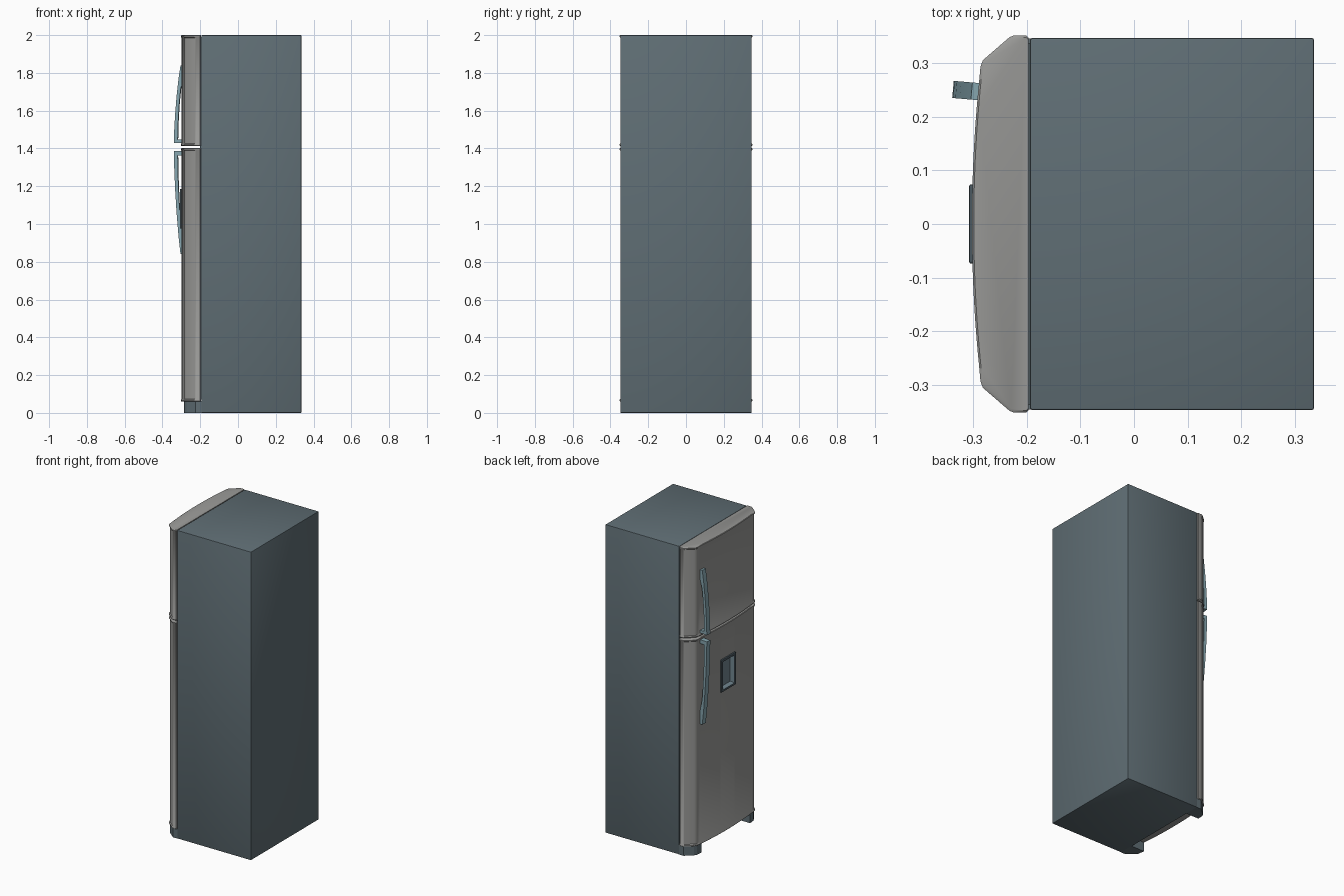
import bpy, bmesh, math
from mathutils import Matrix

if "Cube" in bpy.data.objects:
    bpy.data.objects.remove(bpy.data.objects["Cube"])


def material(name, rgb):
    m = bpy.data.materials.new(name)
    m.diffuse_color = (*rgb, 1)
    m.use_nodes = True
    m.node_tree.nodes["Principled BSDF"].inputs["Base Color"].default_value = m.diffuse_color
    return m


DOOR = material("warm grey door", (0.32, 0.32, 0.31))
CABINET = material("slate cabinet", (0.115, 0.155, 0.175))
HANDLE = material("pale blue grey handle", (0.24, 0.38, 0.43))
FRAME = material("dark slate frame", (0.07, 0.10, 0.12))
PANEL = material("mid slate panel", (0.16, 0.23, 0.27))


def finish(name, bm, *mats, smooth=None):
    bmesh.ops.recalc_face_normals(bm, faces=bm.faces)
    me = bpy.data.meshes.new(name)
    bm.to_mesh(me)
    bm.free()
    ob = bpy.data.objects.new(name, me)
    bpy.context.collection.objects.link(ob)
    for m in mats:
        me.materials.append(m)
    if smooth:
        bpy.ops.object.select_all(action='DESELECT')
        ob.select_set(True)
        bpy.context.view_layer.objects.active = ob
        bpy.ops.object.shade_smooth_by_angle(angle=math.radians(smooth))
    return ob


def loft(rings):
    """Closed solid through a stack of equal-length rings."""
    bm = bmesh.new()
    rows = [[bm.verts.new(p) for p in r] for r in rings]
    n = len(rows[0])
    for a, b in zip(rows, rows[1:]):
        for i in range(n):
            j = (i + 1) % n
            bm.faces.new((a[i], a[j], b[j], b[i]))
    bm.faces.new(rows[0])
    bm.faces.new(rows[-1])
    return bm


def box(x0, x1, y0, y1, z0, z1, bevel=0):
    bm = loft([[(x0, y0, z), (x1, y0, z), (x1, y1, z), (x0, y1, z)] for z in (z0, z1)])
    if bevel:
        bmesh.ops.bevel(bm, geom=bm.edges[:], offset=bevel, segments=2, profile=0.5, affect='EDGES')
    bmesh.ops.recalc_face_normals(bm, faces=bm.faces)
    return bm


# Cabinet and the seal behind the doors
finish("cabinet", box(-0.194, 0.336, -0.347, 0.347, 0, 2, 0.004), CABINET, smooth=40)
finish("door_seal", box(-0.2, -0.19, -0.338, 0.338, 0.07, 1.99), CABINET)


# Doors: bowed front, chamfered corners, raised lip at both ends
def door_ring(z, grow):
    half = [(-0.197, 0.344), (-0.201, 0.348), (-0.222, 0.348), (-0.229, 0.345),
            (-0.273, 0.307), (-0.279, 0.301)]
    bow = [(-0.299 + 0.016 * (y / 0.29) ** 2, y) for y in (0.29 - 0.58 * i / 24 for i in range(25))]
    pts = half + bow + [(x, -y) for x, y in reversed(half)]
    return [(x - grow * (x < -0.21), y + math.copysign(grow, y) * (abs(y) > 0.28), z) for x, y in pts]


def door(name, z0, z1):
    steps = [(0, 0), (0.003, 0.0035), (0.009, 0.0035), (0.014, 0)]
    layers = [(z0 + d, g) for d, g in steps] + [(z1 - d, g) for d, g in reversed(steps)]
    return finish(name, loft([door_ring(z, g) for z, g in layers]), DOOR, smooth=35)


door("freezer_door", 1.413, 2.0)
lower = door("fridge_door", 0.06, 1.402)

# Recess for the dispenser
cutter = finish("dispenser_cutter", box(-0.4, -0.264, -0.069, 0.069, 0.98, 1.18))
cutter.hide_render = True
mod = lower.modifiers.new("recess", 'BOOLEAN')
mod.object, mod.operation, mod.solver = cutter, 'DIFFERENCE', 'EXACT'
bpy.context.view_layer.objects.active = lower
bpy.ops.object.modifier_apply(modifier=mod.name)
bpy.data.objects.remove(cutter)

# Dispenser: frame with a sunken tray
bm = box(-0.308, -0.262, -0.074, 0.074, 0.975, 1.185, 0.004)
bm.faces.ensure_lookup_table()
front = min(bm.faces, key=lambda f: f.calc_center_median().x)
bmesh.ops.inset_region(bm, faces=[front], thickness=0.015)
walls = bmesh.ops.inset_region(bm, faces=[front], thickness=0.006, depth=-0.03)["faces"]
for f in walls + [front]:
    f.material_index = 1
finish("water_dispenser", bm, FRAME, PANEL)


# Handles: bowed bar with a stub at the gap between the doors
def handle(name, z, length):
    outer = [(0.338, 0), (0.3365, 0.16), (0.332, 0.36), (0.324, 0.6), (0.313, 0.84), (0.303, 1)]
    inner = [(0.285, 1), (0.285, 0.86), (0.302, 0.7), (0.31, 0.5), (0.316, 0.25), (0.318, 0.045),
             (0.285, 0.045), (0.285, 0)]
    ring = outer + inner
    bm = loft([[(-u, y, z + t * length) for u, t in ring] for y in (-0.016, 0.016)])
    # turn to match the door's bow
    pivot = Matrix.Translation((0.29, 0, 0))
    place = Matrix.Translation((-0.29, 0.247, 0)) @ Matrix.Rotation(math.radians(-5), 4, 'Z') @ pivot
    bmesh.ops.transform(bm, matrix=place, verts=bm.verts)
    finish(name, bm, HANDLE, smooth=25)


handle("freezer_handle", 1.43, 0.41)
handle("fridge_handle", 1.387, -0.547)

# Front feet under the door corners
for side, s in (("left", 1), ("right", -1)):
    foot = [(-0.19, 0.346), (-0.225, 0.346), (-0.272, 0.306), (-0.281, 0.29), (-0.285, 0.25), (-0.19, 0.25)]
    finish(side + "_foot", loft([[(x, s * y, z) for x, y in foot] for z in (0, 0.062)]), CABINET)
